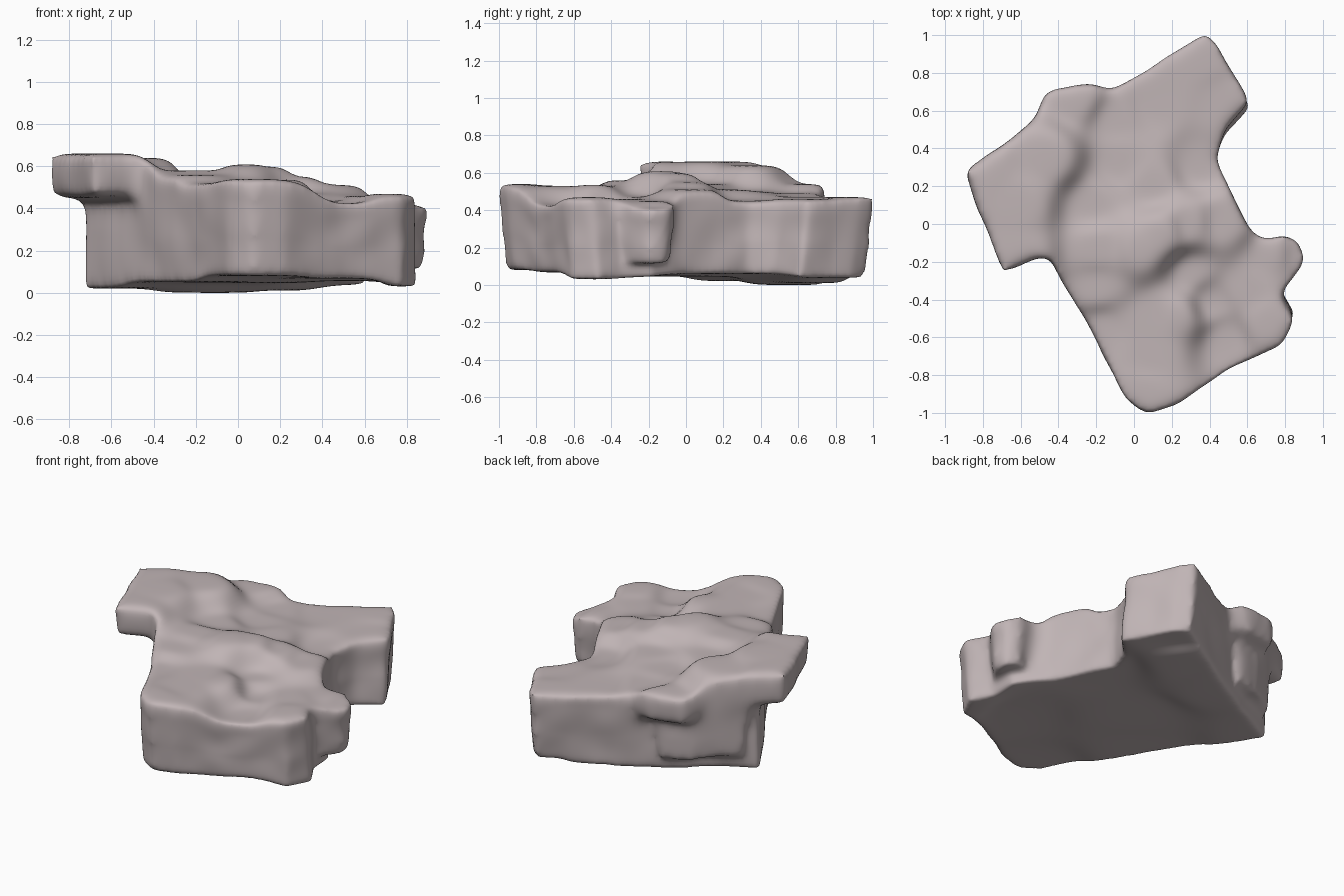
import bpy, bmesh, math
from mathutils import Vector, noise

default_cube = bpy.data.objects.get("Cube")
if default_cube:
    bpy.data.objects.remove(default_cube, do_unlink=True)

FLAT = 0.5  # height of the unshaped block

# Footprint of the block, the shelf that overhangs it, the sloping support
# under the shelf's back edge and the side knob
body_outline = [(-.04, -.94), (.07, -1.02), (.22, -.97), (.5, -.78), (.78, -.65),
                (.85, -.5), (.77, -.36), (.77, -.2), (.62, -.04), (.52, .15),
                (.43, .35), (.48, .5), (.61, .65), (.51, .83), (.46, .94),
                (.38, 1.02), (-.05, .75), (-.4, .53), (-.74, .33), (-.4, -.26),
                (-.2, -.62)]
shelf_outline = [(-.9, .28), (-.75, .39), (-.52, .56), (-.47, .71), (-.25, .76),
                 (-.1, .7), (-.1, .4), (-.3, .1), (-.4, -.18), (-.5, -.18),
                 (-.7, -.27)]
support_outline = [(-.76, .37), (-.52, .57), (-.45, .62), (-.2, .68),
                   (-.2, .3), (-.5, .2)]
knob_outline = [(.6, -.05), (.7, -.08), (.8, -.04), (.89, -.09), (.91, -.2),
                (.84, -.3), (.78, -.37), (.6, -.4)]

# Heights of the upper and lower surfaces at a few landmarks
top_marks = [(.05, -.9, .54), (.1, -.7, .53), (-.18, -.55, .52), (-.2, -.35, .56),
             (.26, -.48, .54), (.08, -.5, .53), (.3, -.25, .47), (.4, -.42, .43),
             (.48, -.6, .42), (.6, -.35, .46), (.7, -.52, .47), (.74, -.17, .45),
             (.87, -.17, .41), (.05, -.13, .61), (.16, -.05, .6), (-.2, -.12, .58),
             (.3, 0, .55), (.46, .02, .51), (-.22, .1, .54), (-.6, .1, .66),
             (-.82, .26, .66), (-.6, -.18, .66), (-.45, .35, .64), (-.3, .66, .54),
             (-.1, .56, .49), (-.08, .33, .5), (.1, .2, .51), (.1, .65, .47),
             (.35, .3, .45), (.38, .92, .47), (.52, .65, .46)]
base_marks = [(-.73, .32, .02), (-.1, .6, 0), (.2, .7, .01), (.4, .85, .04),
              (.5, .3, .06), (.55, -.5, .07), (.8, -.5, .03), (0, -.9, .08),
              (-.3, -.3, .05), (0, 0, .045)]


def block_object(name, outline, bottom, top, taper_x=1, taper_y=1):
    """Raise an outline into a closed block, its base shrunk by the tapers."""
    centre = sum((Vector(p) for p in outline), Vector((0, 0))) / len(outline)
    bm = bmesh.new()
    upper = [bm.verts.new((x, y, top)) for x, y in outline]
    lower = [bm.verts.new((centre.x + (x - centre.x) * taper_x,
                           centre.y + (y - centre.y) * taper_y, bottom))
             for x, y in outline]
    bm.faces.new(upper)
    bm.faces.new(lower)
    for i in range(len(outline)):
        bm.faces.new((lower[i - 1], lower[i], upper[i], upper[i - 1]))
    bmesh.ops.recalc_face_normals(bm, faces=bm.faces)
    mesh = bpy.data.meshes.new(name)
    bm.to_mesh(mesh)
    bm.free()
    obj = bpy.data.objects.new(name, mesh)
    bpy.context.collection.objects.link(obj)
    return obj


def blended_height(marks, x, y):
    """Blend the landmark heights by inverse distance."""
    total = weight_sum = 0
    for px, py, height in marks:
        weight = 1 / (((x - px) ** 2 + (y - py) ** 2) + .009) ** 2.5
        total += weight * height
        weight_sum += weight
    return total / weight_sum


# Fuse the blocks into one mass
parts = [block_object("rock", body_outline, 0, FLAT, 1, .94),
         block_object("shelf", shelf_outline, .335, FLAT, .97, .97),
         block_object("support", support_outline, .08, FLAT, .75, .75),
         block_object("knob", knob_outline, .1, FLAT, .75, .75)]
bpy.ops.object.select_all(action="DESELECT")
for part in parts:
    part.select_set(True)
rock = parts[0]
bpy.context.view_layer.objects.active = rock
bpy.ops.object.join()
fuse = rock.modifiers.new("fuse", "REMESH")
fuse.mode = "VOXEL"
fuse.voxel_size = .02
bpy.ops.object.modifier_apply(modifier="fuse")

# Round it off, most of all along the upper rim
mesh = rock.data
group = rock.vertex_groups.new(name="rounding")
for vert in mesh.vertices:
    rise = max(0, min(1, (vert.co.z - .15) / .25))
    group.add([vert.index], .3 + .7 * rise, "REPLACE")
soften = rock.modifiers.new("soften", "SMOOTH")
soften.factor = .5
soften.iterations = 45
soften.vertex_group = group.name
bpy.ops.object.modifier_apply(modifier="soften")

# Shape the top and underside and ripple the walls slightly
mesh = rock.data
normals = [vert.normal.copy() for vert in mesh.vertices]
for vert, normal in zip(mesh.vertices, normals):
    co = vert.co.copy()
    low = blended_height(base_marks, co.x, co.y)
    high = blended_height(top_marks, co.x, co.y)
    wobble = noise.noise(co * 5) * .012
    vert.co = (co.x + normal.x * wobble, co.y + normal.y * wobble,
               low + co.z / FLAT * (high - low))

# Single stone colour
stone = bpy.data.materials.new("pinkish grey stone")
stone.use_nodes = True
colour = (.53, .46, .465, 1)
stone.diffuse_color = colour
shader = next(n for n in stone.node_tree.nodes if n.type == "BSDF_PRINCIPLED")
shader.inputs["Base Color"].default_value = colour
mesh.materials.clear()
mesh.materials.append(stone)
bpy.ops.object.shade_smooth_by_angle(angle=math.radians(60))
